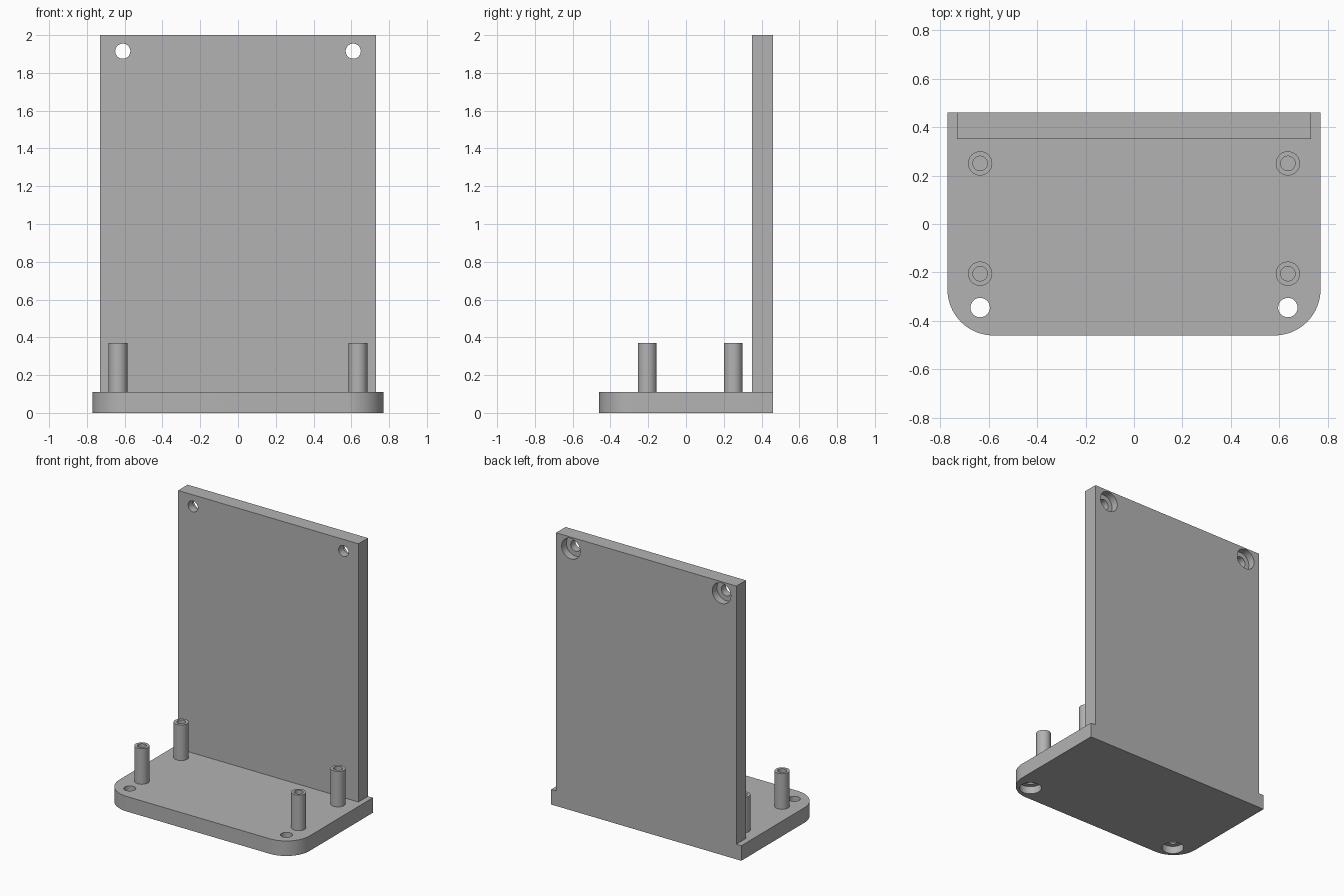
import bpy, bmesh
from math import sin, cos, pi
from mathutils import Vector, Matrix

if "Cube" in bpy.data.objects:
    bpy.data.objects.remove(bpy.data.objects["Cube"])

GREY = (0.45, 0.45, 0.45, 1)
grey = bpy.data.materials.new("plain grey")
grey.use_nodes = True
grey.diffuse_color = GREY
grey.node_tree.nodes["Principled BSDF"].inputs["Base Color"].default_value = GREY

THICK = 0.11       # thickness of both plates
HALF_DEPTH = 0.46
BASE_X, BACK_X = 0.77, 0.73
CORNER = 0.19


def make_object(name, bm):
    bmesh.ops.recalc_face_normals(bm, faces=bm.faces)
    mesh = bpy.data.meshes.new(name)
    bm.to_mesh(mesh)
    bm.free()
    mesh.materials.append(grey)
    obj = bpy.data.objects.new(name, mesh)
    bpy.context.collection.objects.link(obj)
    return obj


def extrude_outline(name, points, z0, z1):
    bm = bmesh.new()
    face = bm.faces.new([bm.verts.new((x, y, z0)) for x, y in points])
    ext = bmesh.ops.extrude_face_region(bm, geom=[face])
    top = [v for v in ext["geom"] if isinstance(v, bmesh.types.BMVert)]
    bmesh.ops.translate(bm, verts=top, vec=(0, 0, z1 - z0))
    return make_object(name, bm)


def lathe(name, profile, place, closed=False):
    """Spin a radius/height profile round z, then move it with a matrix."""
    bm = bmesh.new()
    vs = [bm.verts.new((r, 0, z)) for r, z in profile]
    for a, b in zip(vs, vs[1:]):
        bm.edges.new((a, b))
    bmesh.ops.spin(bm, geom=bm.verts[:] + bm.edges[:], cent=(0, 0, 0),
                   axis=(0, 0, 1), angle=2 * pi, steps=48)
    bmesh.ops.remove_doubles(bm, verts=bm.verts, dist=1e-4)
    bm.transform(place)
    return make_object(name, bm)


def smooth(obj):
    bpy.ops.object.select_all(action='DESELECT')
    obj.select_set(True)
    bpy.context.view_layer.objects.active = obj
    bpy.ops.object.shade_smooth_by_angle(angle=pi / 6)


def cut(obj, cutters):
    bpy.context.view_layer.objects.active = obj
    for cutter in cutters:
        mod = obj.modifiers.new("screw hole", 'BOOLEAN')
        mod.operation, mod.solver, mod.object = 'DIFFERENCE', 'EXACT', cutter
        bpy.ops.object.modifier_apply(modifier=mod.name)
        bpy.data.objects.remove(cutter)
    smooth(obj)


# Base plate with rounded front corners
steps = [i / 16 * pi / 2 for i in range(17)]
cx, cy = BASE_X - CORNER, -HALF_DEPTH + CORNER
right_arc = [(cx + CORNER * sin(a), cy - CORNER * cos(a)) for a in steps]
left_arc = [(-x, y) for x, y in reversed(right_arc)]
outline = right_arc + [(BASE_X, HALF_DEPTH), (-BASE_X, HALF_DEPTH)] + left_arc
base = extrude_outline("base_plate", outline, 0, THICK)

# Upright back plate
y0 = HALF_DEPTH - THICK
back = extrude_outline("back_plate", [(-BACK_X, y0), (BACK_X, y0),
                       (BACK_X, HALF_DEPTH), (-BACK_X, HALF_DEPTH)], THICK, 2)

# Counterbored screw holes, wide end underneath and behind
bore = [(0, -0.02), (0.075, -0.02), (0.075, 0.055), (0.04, 0.055),
        (0.04, THICK + 0.02), (0, THICK + 0.02)]
turn = Matrix.Rotation(pi / 2, 4, 'X')
cut(base, [lathe("base_hole_cutter", bore, Matrix.Translation((s * 0.635, -0.345, 0)))
           for s in (-1, 1)])
cut(back, [lathe("back_hole_cutter", bore,
                 Matrix.Translation((s * 0.61, HALF_DEPTH, 1.915)) @ turn)
           for s in (-1, 1)])

# Hollow standoff posts
tube = [(0.05, THICK), (0.05, 0.37), (0.03, 0.37), (0.03, THICK)]
for side, x in (("left", 0.635), ("right", -0.635)):
    for end, y in (("front", -0.205), ("rear", 0.25)):
        smooth(lathe(f"{end}_{side}_post", tube, Matrix.Translation((x, y, 0))))
